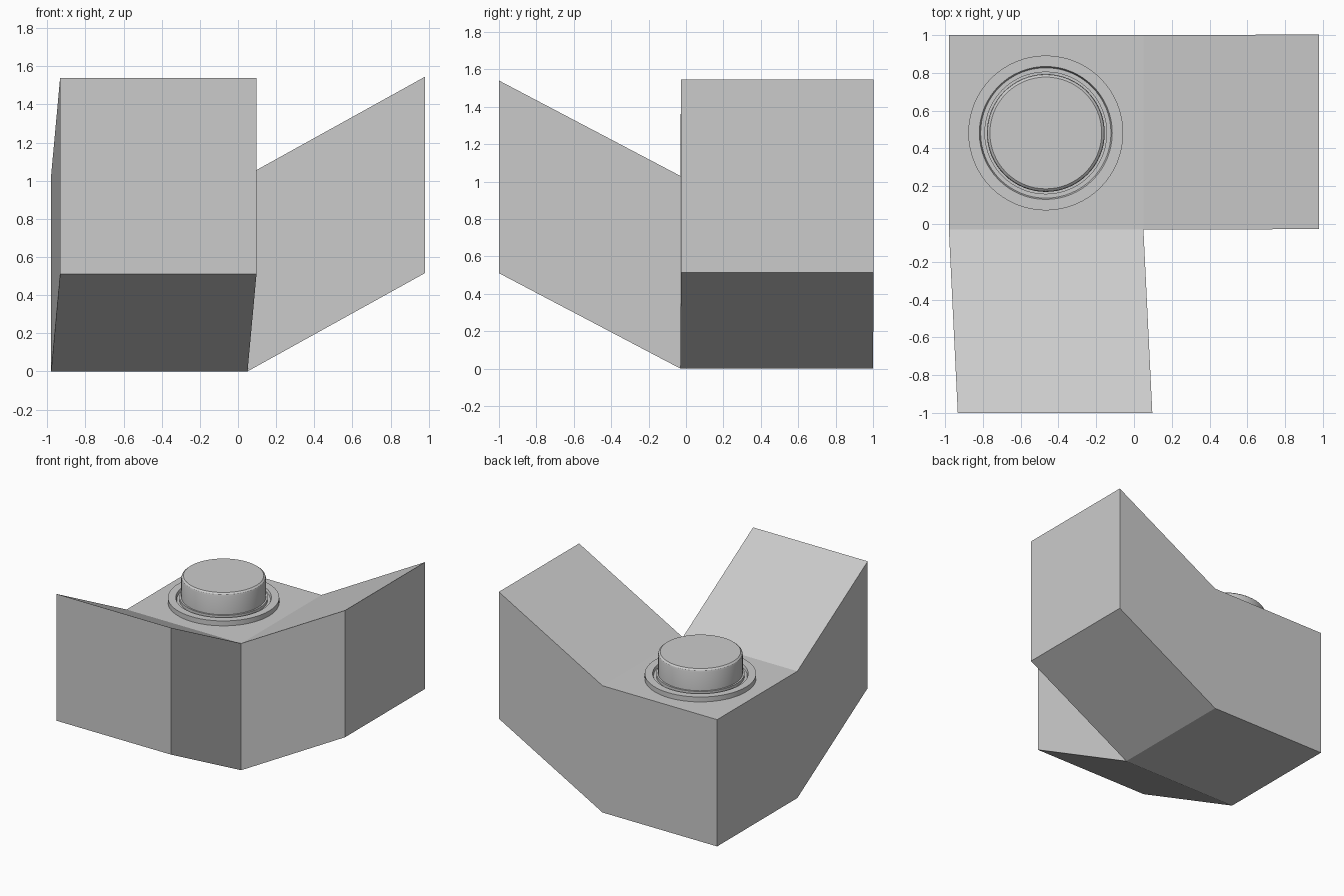
import bpy, bmesh, math
from mathutils import Matrix, Vector

cube = bpy.data.objects.get("Cube")
if cube:
    bpy.data.objects.remove(cube, do_unlink=True)

grey = bpy.data.materials.new("light_grey")
grey.use_nodes = True
grey.diffuse_color = (0.6, 0.6, 0.6, 1)
for node in grey.node_tree.nodes:
    if node.type == "BSDF_PRINCIPLED":
        node.inputs["Base Color"].default_value = grey.diffuse_color


def add_object(name, bm):
    bmesh.ops.recalc_face_normals(bm, faces=bm.faces)
    mesh = bpy.data.meshes.new(name)
    bm.to_mesh(mesh)
    bm.free()
    mesh.materials.append(grey)
    obj = bpy.data.objects.new(name, mesh)
    bpy.context.collection.objects.link(obj)
    return obj


def extrude_side(bm, direction, offset):
    """Extrude the face that looks along direction by a slanted offset."""
    bm.normal_update()
    face = max(bm.faces, key=lambda f: f.normal.dot(direction))
    result = bmesh.ops.extrude_discrete_faces(bm, faces=[face])
    bmesh.ops.translate(bm, verts=result["faces"][0].verts, vec=offset)


# Corner block with two rising arms, one to the front and one to the left
bm = bmesh.new()
block = Matrix.Translation((-0.465, 0.485, 0.515)) @ Matrix.Diagonal((1.03, 1.03, 1.03, 1))
bmesh.ops.create_cube(bm, size=1, matrix=block)
extrude_side(bm, Vector((0, -1, 0)), Vector((0.047, -0.97, 0.51)))
extrude_side(bm, Vector((1, 0, 0)), Vector((0.93, 0.003, 0.515)))
add_object("corner_body", bm)


def lathe(name, profile, centre, steps=64):
    bm = bmesh.new()
    verts = [bm.verts.new((centre[0] + r, centre[1], z)) for r, z in profile]
    edges = [bm.edges.new(pair) for pair in zip(verts, verts[1:])]
    bmesh.ops.spin(bm, geom=verts + edges, cent=centre, axis=(0, 0, 1),
                   angle=math.tau, steps=steps)
    bmesh.ops.remove_doubles(bm, verts=bm.verts, dist=0.0005)
    obj = add_object(name, bm)
    bpy.ops.object.select_all(action="DESELECT")
    obj.select_set(True)
    bpy.context.view_layer.objects.active = obj
    bpy.ops.object.shade_smooth_by_angle(angle=math.radians(30))


# Round push button: flat flange with a recessed groove, and the raised cap
pivot = (-0.467, 0.482, 0)
lathe("button_flange", [(0, 1.0), (0.41, 1.0), (0.41, 1.07), (0.352, 1.07),
                        (0.345, 1.05), (0, 1.05)], pivot)
lathe("button_collar", [(0, 1.04), (0.325, 1.04), (0.325, 1.075), (0, 1.075)], pivot)
lathe("button_cap", [(0, 1.04), (0.312, 1.04), (0.312, 1.225), (0.308, 1.238),
                     (0.296, 1.248), (0, 1.248)], pivot)
